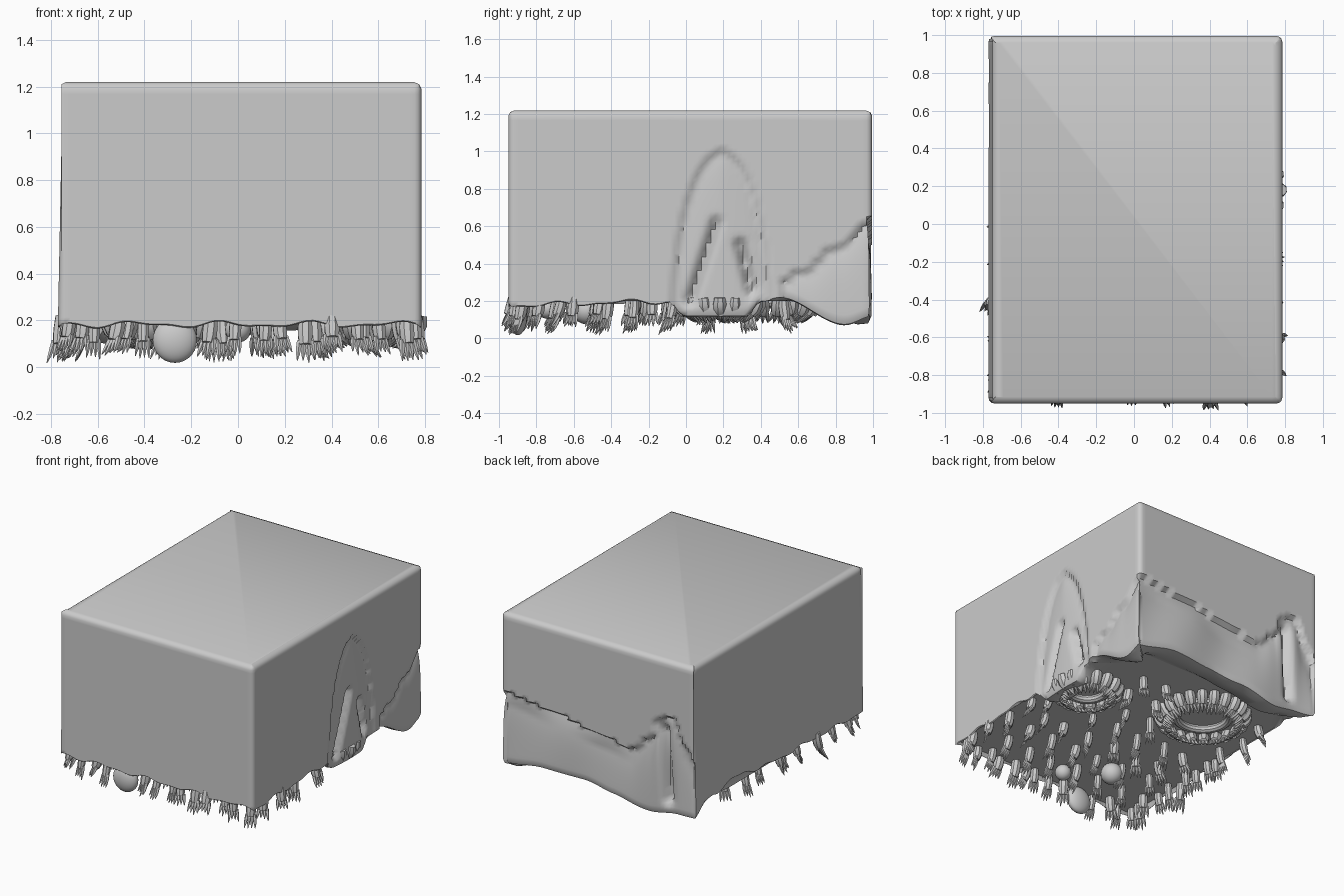
import bpy, bmesh, math, random
from math import sin, cos, pi, exp
from mathutils import Vector

if "Cube" in bpy.data.objects:
    bpy.data.objects.remove(bpy.data.objects["Cube"])

random.seed(4)
X0, X1, Y0, Y1, TOP, R = -0.77, 0.785, -0.95, 0.995, 1.22, 0.03


def finish(name, bm, angle=40):
    bmesh.ops.recalc_face_normals(bm, faces=bm.faces)
    me = bpy.data.meshes.new(name)
    bm.to_mesh(me)
    bm.free()
    ob = bpy.data.objects.new(name, me)
    bpy.context.collection.objects.link(ob)
    bpy.ops.object.select_all(action='DESELECT')
    ob.select_set(True)
    bpy.context.view_layer.objects.active = ob
    bpy.ops.object.shade_smooth_by_angle(angle=math.radians(angle))
    return ob


def lerp_table(tab, t):
    if t <= tab[0][0]:
        return tab[0][1]
    for (a, va), (b, vb) in zip(tab, tab[1:]):
        if t <= b:
            k = (t - a) / (b - a)
            k = k * k * (3 - 2 * k)
            return va + (vb - va) * k
    return tab[-1][1]


def seg_dist(p, a, b):
    p, a, b = Vector(p), Vector(a), Vector(b)
    d = b - a
    t = max(0, min(1, (p - a).dot(d) / d.dot(d)))
    return (p - a - d * t).length


# Hem heights, padded-lip thickness and the overlapping seam at the back
HEM_BACK = [(-.78, .12), (-.62, .11), (-.4, .08), (-.1, .13), (.15, .16), (.45, .17), (.78, .12)]
HEM_RIGHT = [(-.95, .18), (-.1, .2), (0, .12), (.32, .12), (.4, .2), (.5, .22), (.85, .075), (1, .12)]
HEM_LEFT = [(-.95, .18), (0, .2), (.6, .26), (.85, .2), (1, .12)]
SEAM = [(-.78, .5), (-.68, .63), (-.59, .82), (-.47, .78), (-.41, .62), (-.25, .5), (0, .53), (.32, .59), (.78, .64)]
SEAM_RIGHT = [(.5, .3), (.62, .36), (.8, .48), (1, .64)]


def hem_lip(x, y, nx, ny):
    wave = .01 * sin(17 * (x + y)) + .006 * sin(31 * (x - y))
    if ny > .7:
        return lerp_table(HEM_BACK, x), .22
    if nx > .7:
        w = wave if y < -.1 else 0
        return lerp_table(HEM_RIGHT, y) + w, lerp_table([(-.08, .02), (0, .2), (.33, .2), (.45, .04), (.6, .2)], y)
    if nx < -.7:
        return lerp_table(HEM_LEFT, y) + wave, lerp_table([(.6, .02), (.95, .2)], y)
    return .185 + wave, .02


def inset(x, y, z, nx, ny):
    d = 0
    if ny > .7:
        s = lerp_table(SEAM, x)
        if z < s:
            d += .035 * exp(-(s - z) / .12) + .012 * (1 + sin(9 * x + 4 * z)) * min(1, (s - z) / .1)
        d += .06 * exp(-(seg_dist((x, z), (-.51, .7), (-.54, .2)) / .03) ** 2)
    elif nx > .7:
        if y > .5 and z < lerp_table(SEAM_RIGHT, y):
            d += .03 * exp(-(lerp_table(SEAM_RIGHT, y) - z) / .1)
        # arched dent with two slits
        k = max(0, 1 - ((z - .1) / .9) ** 2) ** .5 * .27
        e = k - abs(y - .19)
        if e > 0:
            d += .03 * exp(-e / .1) * min(1, e / .02)
        d += .05 * exp(-(seg_dist((y, z), (.16, .62), (.02, .2)) / .022) ** 2)
        d += .06 * exp(-(seg_dist((y, z), (.29, .5), (.35, .26)) / .025) ** 2)
    return d


# Draped block: rounded rectangle outline swept from inner floor to top
def outline():
    pts = []
    corners = [(X1, Y0, 0, -1), (X1, Y1, 1, 0), (X0, Y1, 0, 1), (X0, Y0, -1, 0)]
    prev = (X0, Y0)
    for cx, cy, nx, ny in corners:
        a, b = Vector(prev), Vector((cx, cy))
        u = (b - a).normalized()
        n = int((b - a).length / .025)
        for i in range(n + 1):
            p = (a + u * R).lerp(b - u * R, i / n)
            pts.append((p.x, p.y, nx, ny))
        c = b - u * R - Vector((nx, ny)) * R
        for j in (1, 2):
            t = j * pi / 6
            m = Vector((nx, ny)) * cos(t) + u * sin(t)
            pts.append((c.x + m.x * R, c.y + m.y * R, m.x, m.y))
        prev = (cx, cy)
    return pts


bm = bmesh.new()
ROWS = 44
cols = []
for x, y, nx, ny in outline():
    h, lip = hem_lip(x, y, nx, ny)

    def clamp(t, z):
        return Vector((max(X0 + t, min(X1 - t, x)), max(Y0 + t, min(Y1 - t, y)), z))
    col = [clamp(lip, .205), clamp(lip * .8, min(.2, h + .02)), clamp(lip * .35, h - .005)]
    for i in range(ROWS + 1):
        z = h + (TOP - .03 - h) * i / ROWS
        d = inset(x, y, z, nx, ny) + (.012 * exp(-(z - h) / .01) if lip > .1 else 0)
        lean = .02 * max(0, z - .2) if nx < -.7 else 0
        col.append(Vector((x - nx * d + lean, y - ny * d, z)))
    lean = .02 if nx < -.7 else 0
    for t, z in ((.01, TOP - .01), (.035, TOP)):
        v = clamp(t, z)
        v.x += lean
        col.append(v)
    cols.append([bm.verts.new(v) for v in col])
for a, b in zip(cols, cols[1:] + cols[:1]):
    for i in range(len(a) - 1):
        bm.faces.new((a[i], b[i], b[i + 1], a[i + 1]))
bm.faces.new([c[0] for c in cols])
bm.faces.new([c[-1] for c in cols])
finish("draped_body", bm, 50)


# Tapered tube along a path
def tube(bm, pts, radii, n):
    rings = []
    for i, p in enumerate(pts):
        t = (pts[min(i + 1, len(pts) - 1)] - pts[max(i - 1, 0)]).normalized()
        s = t.cross(Vector((.31, .95, .05))).normalized()
        w = t.cross(s)
        rings.append([bm.verts.new(p + (s * cos(2 * pi * k / n) + w * sin(2 * pi * k / n)) * radii[i]) for k in range(n)])
    for a, b in zip(rings, rings[1:]):
        for k in range(n):
            bm.faces.new((a[k], a[(k + 1) % n], b[(k + 1) % n], b[k]))
    bm.faces.new(rings[0])
    bm.faces.new(rings[-1])


# Clawed foot: curved stub that splits into thin fingers
def claw(bm, x, y, ang, reach, drop, r=.034, fingers=4, z0=.22):
    f = Vector((cos(ang), sin(ang), 0))
    side = Vector((-f.y, f.x, 0))

    def at(t):
        return Vector((x, y, z0 - drop * t ** .9)) + f * reach * t ** 1.8
    tube(bm, [at(t) for t in (0, .2, .4, .58)], [r * .8, r, r, r * .8], 8)
    for k in range(fingers):
        o = (k - (fingers - 1) / 2) * r * .5
        ln = random.uniform(.88, 1)
        tube(bm, [at(.5 + (ln - .5) * q) + side * o * (1 + q * .5) for q in (0, .35, .7, 1)],
             [r * .36, r * .36, r * .25, r * .06], 5)


RINGS = [(-.26, .41, .30), (.56, .18, .22)]

# Feet scattered over the underside
bm = bmesh.new()
spots = [(-.7 + .2 * i + (.05 if j % 2 else 0), -.88 + .2 * j) for i in range(8) for j in range(9)]
spots += [(-.62 + .2 * i, -.91) for i in range(7)] + [(s * .74, -.8 + .2 * j) for s in (-1, 1) for j in range(5)]
for x, y in spots:
    if abs(x) > .75 or any(math.hypot(x - a, y - b) < r + .05 for a, b, r in RINGS):
        continue
    if y > .72 or (x > .5 and y > .45) or (abs(x + .27) < .1 and y < -.8):
        continue
    ang = math.atan2(y - .2, x) + random.uniform(-.5, .5)
    claw(bm, x + random.uniform(-.025, .025), y + random.uniform(-.02, .02), ang,
         random.uniform(.04, .075), random.uniform(.15, .205), random.uniform(.026, .034))
finish("clawed_feet", bm)

# Sucker mouths: a ring of inward claws around a rounded rim
for n, (cx, cy, r) in enumerate(RINGS):
    bm = bmesh.new()
    count = round(r * 75)
    for i in range(count):
        a = 2 * pi * i / count
        claw(bm, cx + r * cos(a), cy + r * sin(a), a + pi, .1, .14, .038, 3)
    finish(f"mouth_claws_{n}", bm)
    bpy.ops.mesh.primitive_torus_add(major_radius=r * .62, minor_radius=.03, major_segments=36,
                                     minor_segments=10, location=(cx, cy, .19))
    bpy.context.object.name = f"mouth_rim_{n}"
    bpy.ops.object.shade_smooth_by_angle()

# Flat round pad under the front hem and small balls beneath
for name, loc, scl in (("front_pad", (-.27, -.9, .115), (.095, .05, .097)),
                       ("under_ball", (-.25, -.53, .15), (.075, .075, .075)),
                       ("under_ball_small", (0, -.74, .16), (.055, .055, .055))):
    bpy.ops.mesh.primitive_uv_sphere_add(segments=28, ring_count=14, location=loc)
    ob = bpy.context.object
    ob.name, ob.scale = name, scl
    bpy.ops.object.shade_smooth_by_angle()
